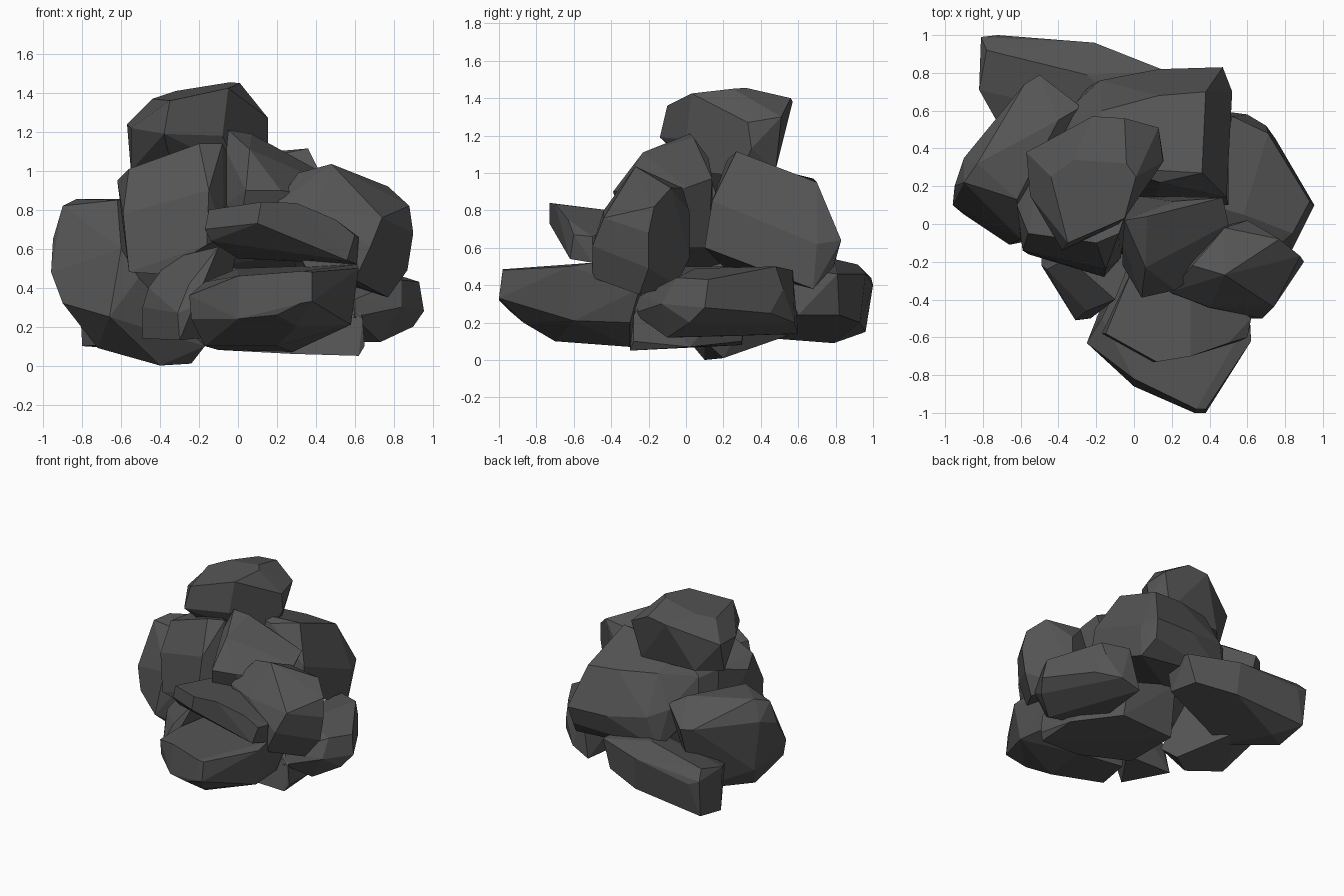
import bpy, bmesh, math

stone = bpy.data.materials.new("dark_stone")
stone.diffuse_color = (0.09, 0.09, 0.09, 1)


def rock(name, *corners):
    """Chiselled boulder: convex hull of a few corners, near-flat facets merged."""
    bm = bmesh.new()
    for c in corners:
        bm.verts.new(c)
    hull = bmesh.ops.convex_hull(bm, input=bm.verts)
    loose = {g for g in hull["geom_interior"] + hull["geom_unused"]
             if isinstance(g, bmesh.types.BMVert)}
    bmesh.ops.delete(bm, geom=list(loose), context="VERTS")
    bmesh.ops.dissolve_limit(bm, angle_limit=math.radians(9),
                             verts=bm.verts, edges=bm.edges)
    bmesh.ops.recalc_face_normals(bm, faces=bm.faces)
    me = bpy.data.meshes.new(name)
    bm.to_mesh(me)
    bm.free()
    me.materials.append(stone)
    ob = bpy.data.objects.new(name, me)
    bpy.context.collection.objects.link(ob)


# capstone on top of the pile
rock("top_rock",
     (-.44, .25, 1.37), (-.32, .34, 1.41), (-.04, .32, 1.455), (.01, .25, 1.45),
     (-.05, .03, 1.425), (-.35, -.10, 1.36), (-.05, .56, 1.40), (-.22, .57, 1.38),
     (-.57, .38, 1.24), (-.55, .15, 1.22), (-.38, -.14, 1.19), (-.08, .0, 1.18),
     (.13, .51, 1.30), (.155, .33, 1.27), (.155, .35, 1.13), (.06, .48, 1.02),
     (-.55, .30, 1.0), (-.40, .46, 1.02), (.0, .13, 1.0), (.10, .28, .98),
     (-.35, .0, 1.06))

# upper tier
rock("upper_left_rock",
     (-.62, .10, .95), (-.56, -.05, 1.01), (-.20, -.10, 1.14), (-.08, -.05, 1.14),
     (-.03, .10, 1.05), (-.50, .30, 1.0), (-.61, .0, .75), (-.59, -.14, .78),
     (-.15, -.24, .90), (-.07, -.18, .66), (-.16, -.28, .62), (-.56, -.16, .48),
     (-.40, -.20, .47), (-.45, .25, .50), (.0, .25, .65))
rock("upper_middle_rock",
     (-.05, .02, 1.21), (.07, .04, 1.19), (.21, .12, 1.08), (.06, -.23, 1.11),
     (-.06, -.10, 1.10), (.47, .14, .97), (.50, .0, .92), (.49, -.15, .85),
     (.22, -.35, .90), (.04, -.39, .90), (-.06, -.22, .83), (.30, .12, .60),
     (.0, .15, .62), (.0, -.32, .66), (.40, -.20, .60))
rock("upper_back_rock",
     (.36, .27, 1.115), (.14, .22, 1.07), (.38, .70, .95), (.13, .68, .97),
     (-.17, .60, .99), (-.15, .30, 1.07), (.47, .83, .64), (.13, .82, .65),
     (-.18, .76, .70), (-.30, .65, .75), (.52, .70, .62), (.49, .14, .85),
     (.50, .10, .60), (.50, .68, .38), (.45, .79, .50), (-.25, .72, .45),
     (-.20, .20, .50), (.1, .1, .6), (-.38, .38, .94), (-.42, .45, .70))
rock("upper_right_rock",
     (.48, -.02, .92), (.31, -.22, .99), (.48, -.27, 1.035), (.77, -.08, .92),
     (.88, -.17, .82), (.90, -.20, .68), (.87, -.20, .49), (.77, -.25, .35),
     (.60, .02, .79), (.60, .02, .55), (.65, -.05, .40), (.19, -.36, .82),
     (.40, -.44, .80), (.68, -.50, .61), (.74, -.44, .76), (.60, -.50, .44),
     (.35, -.45, .50), (.30, -.05, .5))
# flat slab with a sloping front edge
rock("front_slab",
     (-.15, -.58, .80), (.12, -.73, .84), (.30, -.70, .835), (.30, -.25, .78),
     (-.0, -.22, .78), (.50, -.63, .75), (.60, -.60, .67), (.62, -.50, .66),
     (.61, -.50, .52), (.56, -.62, .54), (.22, -.71, .69), (.10, -.73, .73),
     (-.17, -.58, .70), (-.14, -.55, .64), (.0, -.25, .55), (.45, -.25, .53))

# left boulder reaching the ground
rock("left_boulder",
     (-.90, .22, .82), (-.83, .32, .855), (-.50, .79, .70), (-.58, .74, .70),
     (-.40, .55, .855), (-.62, .13, .85), (-.28, .62, .79), (-.95, .20, .65),
     (-.90, .35, .70), (-.96, .10, .48), (-.90, .05, .32), (-.66, -.11, .25),
     (-.51, -.08, .45), (-.60, -.08, .60), (-.85, .35, .30), (-.72, .15, .09),
     (-.40, .10, .0), (-.24, .20, .01), (-.17, .10, .10), (-.50, .60, .15))

# lower tier
rock("lower_front_rock",
     (-.25, -.63, .36), (-.17, -.50, .43), (.08, -.52, .50), (.61, -.50, .52),
     (.38, -.98, .48), (.33, -.98, .485), (.0, -.82, .46), (.62, -.62, .50),
     (.38, -1.0, .33), (.32, -1.0, .32), (.20, -.94, .26), (.0, -.86, .24),
     (-.24, -.63, .24), (-.17, -.55, .10), (.20, -.70, .10), (.58, -.60, .21),
     (.30, -.87, .20), (.60, -.25, .38), (.28, -.30, .07), (-.10, -.25, .08),
     (.55, -.30, .20), (.0, -.15, .50), (.45, -.15, .50))
rock("lower_front_left_rock",
     (-.49, -.22, .30), (-.46, -.24, .40), (-.31, -.51, .27), (-.23, -.50, .30),
     (-.30, -.50, .13), (-.49, -.18, .14), (-.25, -.46, .42), (-.10, -.40, .61),
     (-.35, -.18, .55), (.0, -.15, .62), (-.10, -.20, .15))
rock("lower_right_rock",
     (.52, .57, .48), (.71, .48, .50), (.93, .12, .43), (.84, -.05, .44),
     (.58, .05, .49), (.955, .10, .28), (.90, .02, .20), (.84, -.13, .30),
     (.60, -.28, .25), (.60, -.25, .34), (.73, -.10, .12), (.75, .45, .25),
     (.70, .52, .38), (.60, .58, .20), (.45, .60, .14), (.40, .10, .45),
     (.40, .0, .12))
rock("lower_back_rock",
     (-.81, .99, .44), (-.72, 1.0, .40), (-.78, .92, .51), (-.21, .96, .46),
     (-.25, .79, .54), (.0, .88, .46), (.17, .81, .46), (-.82, .71, .46),
     (-.73, .55, .40), (-.80, .96, .15), (-.80, .70, .10), (-.65, .79, .09),
     (-.20, .93, .20), (.10, .82, .24), (.15, .60, .24), (.10, .50, .50),
     (-.50, .40, .12))
rock("base_rock",
     (.62, -.30, .05), (.65, -.28, .10), (.64, -.28, .24), (.60, -.20, .36),
     (.62, .02, .07), (.35, .30, .10), (.28, -.30, .06), (-.10, -.15, .08),
     (-.10, .30, .08), (.10, .0, .05), (.30, .30, .40), (-.10, .35, .50),
     (-.10, -.10, .50), (.35, -.20, .50))
